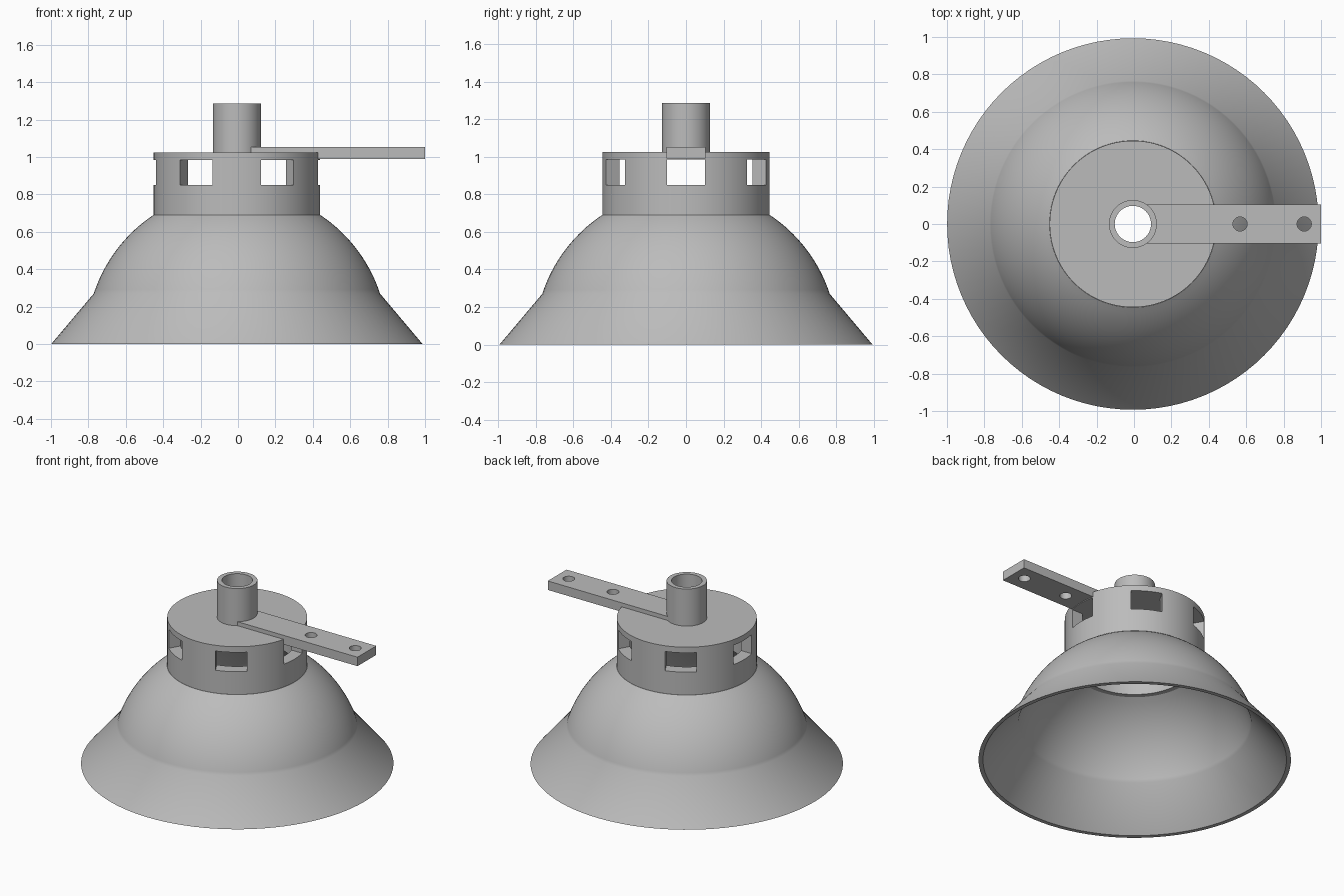
import bpy, bmesh, math
from mathutils import Matrix

old = bpy.data.objects.get("Cube")
if old:
    bpy.data.objects.remove(old, do_unlink=True)

AXIS_X = -0.006   # centre line of all the round parts
SEGMENTS = 96

grey = bpy.data.materials.new("plain grey")
grey.use_nodes = True
grey.diffuse_color = (0.5, 0.5, 0.5, 1)
grey.node_tree.nodes["Principled BSDF"].inputs["Base Color"].default_value = (0.5, 0.5, 0.5, 1)


def make_object(name, bm):
    bmesh.ops.recalc_face_normals(bm, faces=bm.faces)
    mesh = bpy.data.meshes.new(name)
    bm.to_mesh(mesh)
    bm.free()
    mesh.materials.append(grey)
    obj = bpy.data.objects.new(name, mesh)
    bpy.context.collection.objects.link(obj)
    return obj


def lathe(name, profile):
    """Revolve a closed (radius, z) outline around the centre line."""
    bm = bmesh.new()
    verts = [bm.verts.new((AXIS_X + r, 0, z)) for r, z in profile]
    edges = [bm.edges.new((verts[i - 1], verts[i])) for i in range(len(verts))]
    bmesh.ops.spin(bm, geom=verts + edges, cent=(AXIS_X, 0, 0), axis=(0, 0, 1),
                   angle=math.tau, steps=SEGMENTS, use_duplicate=False)
    bmesh.ops.remove_doubles(bm, verts=bm.verts, dist=1e-5)
    return make_object(name, bm)


def box(name, x0, x1, half_y, z0, z1, angle=0):
    bm = bmesh.new()
    size = Matrix.Diagonal((x1 - x0, 2 * half_y, z1 - z0, 1))
    place = Matrix.Translation(((x0 + x1) / 2, 0, (z0 + z1) / 2))
    turn = Matrix.Translation((AXIS_X, 0, 0)) @ Matrix.Rotation(angle, 4, "Z")
    bmesh.ops.create_cube(bm, size=1, matrix=turn @ place @ size)
    return make_object(name, bm)


def peg(name, x, radius):
    bm = bmesh.new()
    bmesh.ops.create_cone(bm, cap_ends=True, segments=48, radius1=radius, radius2=radius,
                          depth=1, matrix=Matrix.Translation((x, 0, 1)))
    return make_object(name, bm)


def cut(obj, cutters):
    bpy.context.view_layer.objects.active = obj
    for cutter in cutters:
        cutter.hide_render = True
        mod = obj.modifiers.new("cut", "BOOLEAN")
        mod.operation = "DIFFERENCE"
        mod.solver = "EXACT"
        mod.object = cutter
        bpy.ops.object.modifier_apply(modifier=mod.name)
        bpy.data.objects.remove(cutter, do_unlink=True)


def arc(radius, z0, z1, centre=0.02, steps=20):
    zs = [z0 + (z1 - z0) * i / steps for i in range(steps + 1)]
    return [(math.sqrt(radius ** 2 - (z - centre) ** 2), z) for z in zs]


# Thin bell: flared skirt below a spherical dome, open at the top
bell = lathe("bell_shade", [(0.993, 0)] + arc(0.805, 0.27, 0.69)
             + arc(0.78, 0.69, 0.26) + [(0.965, 0)])

# Hollow collar with its lid and the neck tube
BORE = 0.097
collar = lathe("collar_and_neck", [
    (0.445, 0.69), (0.445, 1.025), (0.128, 1.025), (0.128, 1.285),
    (BORE, 1.285), (BORE, 0.985), (0.365, 0.985), (0.365, 0.69)])

# Six windows around the collar
cut(collar, [box("window_cutter", 0.25, 0.6, 0.1, 0.85, 0.985, math.radians(60 * i))
             for i in range(6)])

# Flat arm with two holes, trimmed to the bore of the neck
arm = box("side_arm", 0.06, 1.006, 0.104, 0.99, 1.053)
cut(arm, [peg("bore_cutter", AXIS_X, BORE + 0.002),
          peg("hole_cutter", 0.567, 0.038), peg("hole_cutter", 0.91, 0.038)])

# Smooth round surfaces, crisp corners
for obj in (bell, collar, arm):
    bpy.ops.object.select_all(action="DESELECT")
    obj.select_set(True)
    bpy.context.view_layer.objects.active = obj
    bpy.ops.object.shade_smooth_by_angle(angle=math.radians(30))
